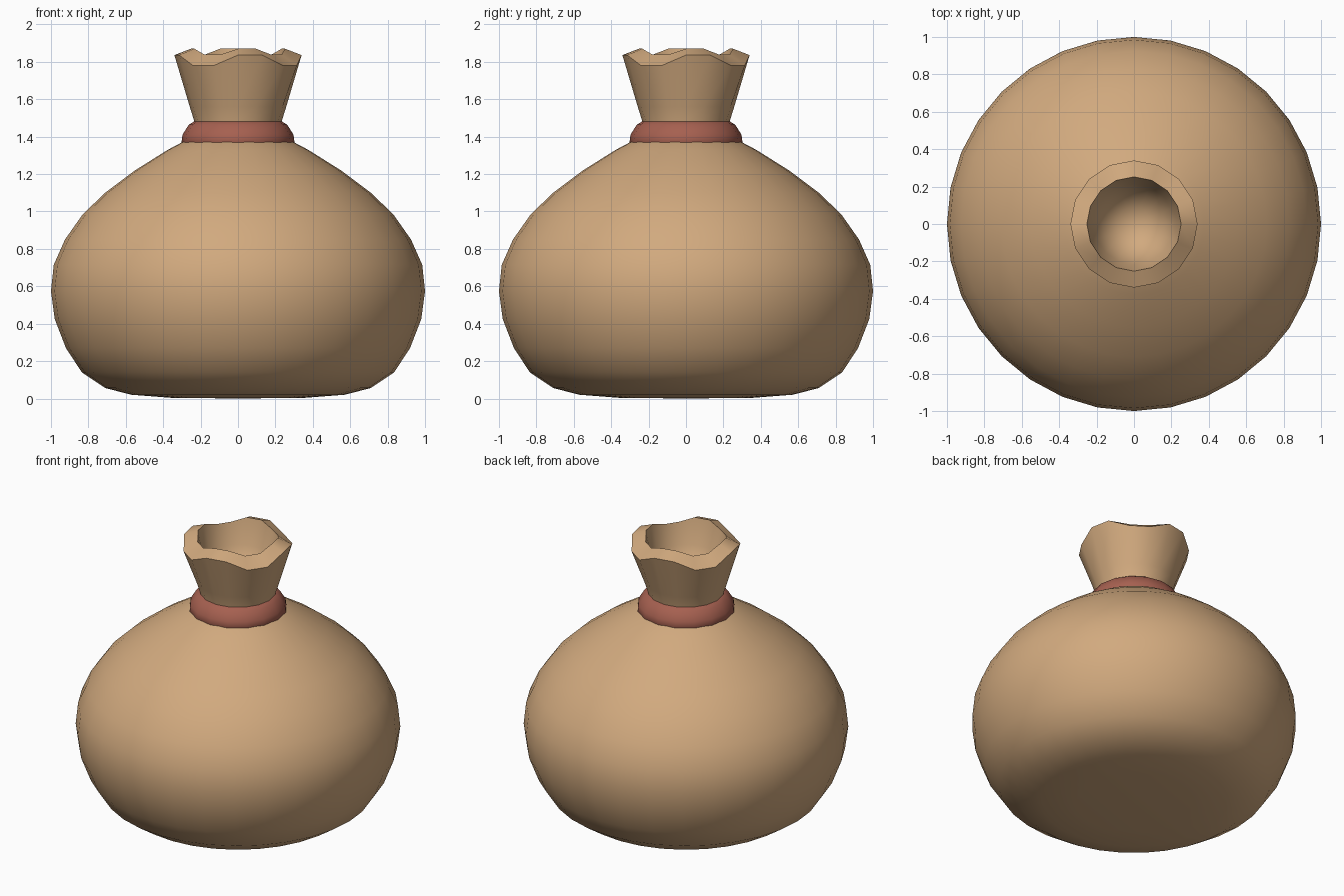
import bpy, bmesh, math

cube = bpy.data.objects.get("Cube")
if cube:
    bpy.data.objects.remove(cube, do_unlink=True)


def material(name, rgb):
    mat = bpy.data.materials.new(name)
    mat.use_nodes = True
    mat.diffuse_color = (*rgb, 1)
    mat.node_tree.nodes["Principled BSDF"].inputs["Base Color"].default_value = (*rgb, 1)
    return mat


def lathe(name, profile, sides, mat, smooth_angle):
    """Spin (radius, height, wave) points around z; wave alternates the height four times."""
    bm = bmesh.new()
    rings = []
    for radius, height, wave in profile:
        ring = []
        for i in range(sides):
            a = math.tau * i / sides
            sign = 1 if i % 4 < 2 else -1
            ring.append(bm.verts.new((radius * math.cos(a), radius * math.sin(a),
                                      height + sign * wave)))
        rings.append(ring)
    for low, high in zip(rings, rings[1:]):
        for i in range(sides):
            j = (i + 1) % sides
            bm.faces.new((low[i], low[j], high[j], high[i]))
    bmesh.ops.remove_doubles(bm, verts=bm.verts, dist=0.0001)
    bmesh.ops.recalc_face_normals(bm, faces=bm.faces)
    mesh = bpy.data.meshes.new(name)
    bm.to_mesh(mesh)
    bm.free()
    mesh.materials.append(mat)
    obj = bpy.data.objects.new(name, mesh)
    bpy.context.collection.objects.link(obj)
    bpy.ops.object.select_all(action="DESELECT")
    obj.select_set(True)
    bpy.context.view_layer.objects.active = obj
    bpy.ops.object.shade_smooth_by_angle(angle=math.radians(smooth_angle))
    return obj


burlap = material("tan_burlap", (0.64, 0.40, 0.21))
cord = material("red_cord", (0.38, 0.117, 0.08))

# Bulging sack body with a flattened base
body = [(0, 0), (0.36, 0.004), (0.57, 0.02), (0.71, 0.056), (0.835, 0.14),
        (0.92, 0.27), (0.98, 0.425), (1.0, 0.574), (0.985, 0.715), (0.925, 0.85),
        (0.83, 0.985), (0.71, 1.10), (0.55, 1.22), (0.375, 1.33), (0.28, 1.38),
        (0.2, 1.41), (0, 1.42)]
lathe("sack_body", [(r, z, 0) for r, z in body], 32, burlap, 50)

# Tie around the neck
tie = [(0.2, 1.31), (0.28, 1.33), (0.302, 1.37), (0.297, 1.41), (0.263, 1.464),
       (0.225, 1.487), (0.18, 1.487)]
lathe("neck_tie", [(r, z, 0) for r, z in tie], 16, cord, 50)

# Flared neck with a wavy, thick rim and a hollow mouth
neck = [(0, 1.4, 0), (0.225, 1.42, 0), (0.236, 1.49, 0), (0.258, 1.56, 0),
        (0.34, 1.808, 0.028), (0.252, 1.854, 0.016), (0.215, 1.7, 0),
        (0.165, 1.6, 0), (0.09, 1.54, 0), (0, 1.52, 0)]
lathe("sack_neck", neck, 16, burlap, 40)
